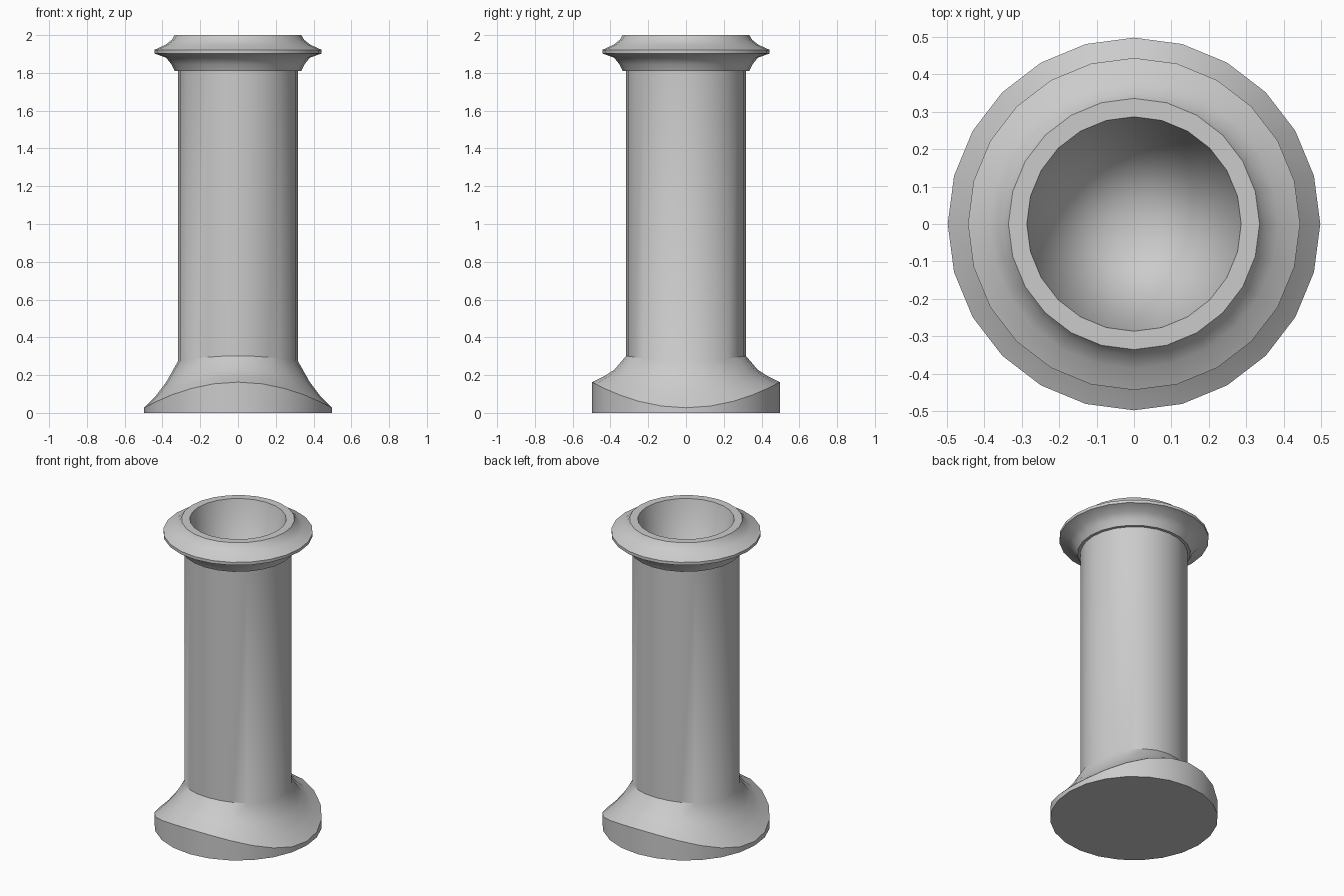
import bpy, bmesh, math

if "Cube" in bpy.data.objects:
    bpy.data.objects.remove(bpy.data.objects["Cube"])

SIDES = 24

# Profile rows: radius, height at the x sides, height at the y sides
PROFILE = [
    (0.497, 0.0, 0.0),        # base
    (0.497, 0.027, 0.163),    # wavy foot edge
    (0.435, 0.09, 0.193),
    (0.38, 0.163, 0.228),     # flare
    (0.317, 0.275, 0.302),
    (0.317, 1.81, 1.81),      # shaft
    (0.335, 1.81, 1.81),      # collar underside
    (0.352, 1.845, 1.845),
    (0.38, 1.88, 1.88),
    (0.443, 1.903, 1.903),    # collar lip
    (0.443, 1.922, 1.922),
    (0.385, 1.948, 1.948),
    (0.350, 1.975, 1.975),
    (0.335, 2.0, 2.0),        # rim
    (0.286, 2.0, 2.0),
]


def ring(bm, radius, z_x, z_y):
    verts = []
    for i in range(SIDES):
        a = 2 * math.pi * i / SIDES
        z = z_x + (z_y - z_x) * math.sin(a) ** 2
        verts.append(bm.verts.new((radius * math.cos(a), radius * math.sin(a), z)))
    return verts


bm = bmesh.new()
rings = [ring(bm, *row) for row in PROFILE]

# Outer walls and rim
for low, high in zip(rings, rings[1:]):
    for i in range(SIDES):
        j = (i + 1) % SIDES
        bm.faces.new((low[i], low[j], high[j], high[i]))

# Flat underside
bm.faces.new(rings[0][::-1])

# Deep tapering bore
tip = bm.verts.new((0, 0, 0.8))
for i in range(SIDES):
    bm.faces.new((rings[-1][i], rings[-1][(i + 1) % SIDES], tip))

bmesh.ops.recalc_face_normals(bm, faces=bm.faces)
mesh = bpy.data.meshes.new("flared_pot")
bm.to_mesh(mesh)
bm.free()

pot = bpy.data.objects.new("flared_pot", mesh)
bpy.context.collection.objects.link(pot)
bpy.context.view_layer.objects.active = pot
pot.select_set(True)
bpy.ops.object.shade_smooth_by_angle(angle=math.radians(35))
